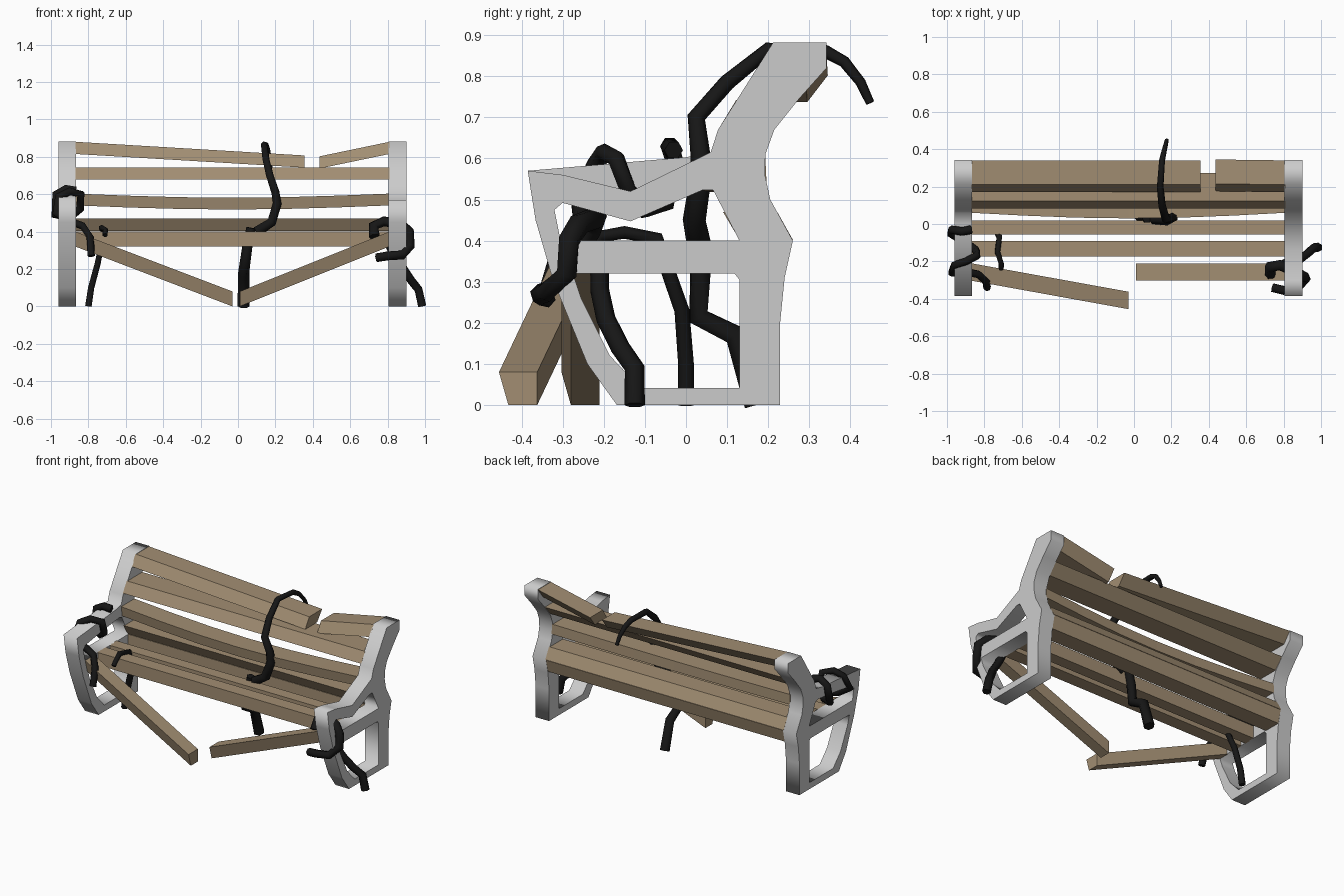
import bpy, math

if "Cube" in bpy.data.objects:
    bpy.data.objects.remove(bpy.data.objects["Cube"])


def material(name, rgb):
    m = bpy.data.materials.new(name)
    m.diffuse_color = (*rgb, 1)
    m.use_nodes = True
    m.node_tree.nodes["Principled BSDF"].inputs["Base Color"].default_value = m.diffuse_color
    return m


wood = material("weathered_wood", (0.36, 0.27, 0.17))
black = material("black_vine", (0.008, 0.008, 0.008))


def add(name, data, mat=None):
    ob = bpy.data.objects.new(name, data)
    bpy.context.collection.objects.link(ob)
    if mat:
        data.materials.append(mat)
    return ob


def frame(name, x, loops):
    """Side casting: filled outline with holes, given as (y, z) loops."""
    cu = bpy.data.curves.new(name, 'CURVE')
    cu.dimensions, cu.fill_mode, cu.extrude = '2D', 'BOTH', 0.0475
    for pts in loops:
        sp = cu.splines.new('POLY')
        sp.points.add(len(pts) - 1)
        for p, (y, z) in zip(sp.points, pts):
            p.co = (y, z, 0, 1)
        sp.use_cyclic_u = True
    ob = add(name, cu)
    ob.rotation_euler = (math.pi / 2, 0, math.pi / 2)
    ob.location.x = x


def slat(name, section, stations):
    """Plank: (y, z) section swept along x through (x, dy, dz) stations."""
    n = len(section)
    verts = [(x, y + dy, z + dz) for x, dy, dz in stations for y, z in section]
    faces = [tuple(range(n)), tuple(range(len(verts) - 1, len(verts) - n - 1, -1))]
    for i in range(len(stations) - 1):
        for j in range(n):
            a, b = i * n + j, i * n + (j + 1) % n
            faces.append((b, a, a + n, b + n))
    me = bpy.data.meshes.new(name)
    me.from_pydata(verts, [], faces)
    import bmesh
    bm = bmesh.new()
    bm.from_mesh(me)
    bmesh.ops.recalc_face_normals(bm, faces=bm.faces)
    bm.to_mesh(me)
    bm.free()
    add(name, me, wood)


def vine(name, pts, r, tip=0.6):
    """Low-poly tube that thins towards its end."""
    cu = bpy.data.curves.new(name, 'CURVE')
    cu.dimensions, cu.bevel_depth, cu.bevel_resolution = '3D', r, 1
    cu.use_fill_caps = True
    sp = cu.splines.new('POLY')
    sp.points.add(len(pts) - 1)
    for i, (p, co) in enumerate(zip(sp.points, pts)):
        p.co = (*co, 1)
        p.radius = 1 + (tip - 1) * i / (len(pts) - 1)
    add(name, cu, black)


# side frames: the right armrest is dented, the left one is straight
back = [(.06, .615), (.078, .67), (.212, .882), (.342, .882), (.342, .82),
        (.275, .745), (.215, .67), (.193, .61), (.192, .56), (.205, .5), (.26, .40),
        (.24, .31), (.229, .2), (.229, 0), (-.168, 0), (-.24, .1), (-.324, .305),
        (-.366, .45), (-.385, .57)]
lower_hole = [(-.11, .041), (.13, .041), (.13, .305), (.118, .32), (-.275, .32),
              (-.255, .26), (-.185, .12)]
dent_hole = [(-.305, .40), (.13, .40), (.066, .523), (.04, .523), (-.135, .447),
             (-.3, .492), (-.32, .475)]
flat_hole = [(-.305, .40), (.13, .40), (.066, .533), (.04, .54), (-.135, .52),
             (-.3, .495), (-.32, .475)]
frame("right_frame", .8525, [back + [(-.30, .56), (-.135, .52)], lower_hole, dent_hole])
frame("left_frame", -.9125, [back + [(0, .603)], lower_hole, flat_hole][0:1] + [lower_hole, flat_hole])

L, R = -.87, .81
full = [(L, 0, 0), (R, 0, 0)]

# backrest planks, the top one snapped in two
top = [(.21, .88), (.34, .88), (.29, .815), (.17, .815)]
slat("top_back_slat_left", top, [(L, 0, 0), (.355, 0, -.073)])
slat("top_back_slat_right", top, [(.435, .005, -.078), (R, 0, 0)])
slat("upper_back_slat", [(.122, .742), (.272, .742), (.215, .678), (.083, .678)], full)
sag = [(L + (R - L) * i / 6, -.03 * math.sin(math.pi * i / 6),
        -.022 * math.sin(math.pi * i / 6)) for i in range(7)]
slat("middle_back_slat", [(.06, .603), (.193, .603), (.196, .54), (.07, .54)], sag)
slat("lower_back_slat", [(.09, .47), (.222, .47), (.26, .402), (.13, .402)], full)

# seat planks
slat("rear_seat_slat", [(.13, .40), (.26, .40), (.24, .32), (.13, .32)], full)
for i, (y0, y1) in enumerate([(-.175, -.09), (-.055, .02)]):
    slat(f"seat_slat_{i + 1}", [(y0, .40), (y1, .40), (y1, .32), (y0, .32)], full)

# broken front seat plank
front = [(-.303, .40), (-.21, .40), (-.21, .32), (-.28, .32)]
slat("front_seat_slat_left", front, [(L, 0, 0), (-.03, -.152, -.32)])
slat("front_seat_slat_right", front, [(.01, 0, -.32), (R, 0, 0)])

# vine over the backrest, and its root under the seat
vine("back_vine", [(.2, .03, .40), (.10, .03, .40), (.18, .02, .45), (.21, .035, .55),
                   (.20, .035, .61), (.17, .025, .70), (.15, .10, .785), (.14, .20, .865),
                   (.15, .34, .86), (.16, .385, .835), (.17, .425, .785), (.175, .448, .735)][1:],
     .03, .35)
vine("centre_root", [(.03, .17, 0), (.03, .12, .17), (.035, .03, .215), (.05, .035, .32),
                     (.07, .03, .42)], .032, .8)

# vines round the right front leg
vine("right_leg_vine", [(.73, -.27, .37), (.725, -.23, .43), (.78, -.22, .455),
                        (.87, -.26, .44), (.915, -.285, .40), (.92, -.29, .32),
                        (.88, -.34, .275), (.80, -.355, .27), (.74, -.34, .26)], .03, .8)
vine("right_root", [(.985, -.125, 0), (.965, -.125, .09), (.925, -.16, .14),
                    (.88, -.195, .21), (.83, -.21, .28), (.80, -.21, .34)], .025, .9)

# vines on the left side
vine("left_root", [(-.80, 0, 0), (-.785, 0, .1), (-.75, -.01, .23), (-.73, -.045, .33),
                   (-.72, -.07, .405), (-.73, -.15, .42), (-.71, -.21, .41), (-.71, -.24, .38)],
     .02, .7)
vine("left_arm_vine", [(-.87, -.03, .62), (-.92, -.04, .63), (-.975, -.03, .60),
                       (-.98, -.05, .49), (-.90, -.10, .475), (-.845, -.14, .52),
                       (-.84, -.17, .60), (-.90, -.20, .615), (-.96, -.22, .585),
                       (-.975, -.26, .50), (-.90, -.255, .455), (-.83, -.27, .43),
                       (-.79, -.31, .37), (-.785, -.34, .27)], .023, .9)
